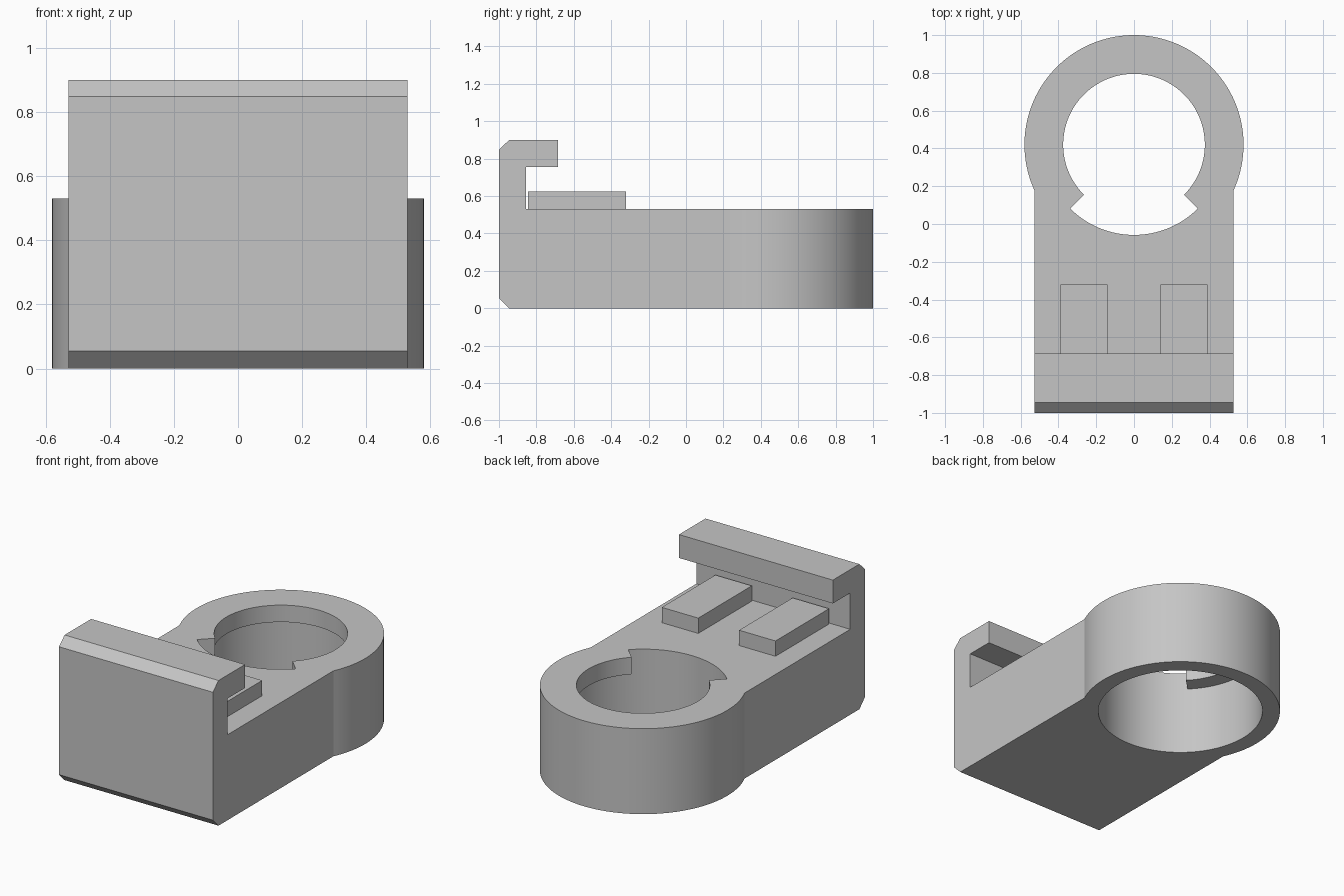
import bpy, bmesh, math
from mathutils import Vector

if "Cube" in bpy.data.objects:
    bpy.data.objects.remove(bpy.data.objects["Cube"], do_unlink=True)

grey = bpy.data.materials.new("plain_grey")
grey.use_nodes = True
grey.diffuse_color = (0.56, 0.56, 0.56, 1)
grey.node_tree.nodes["Principled BSDF"].inputs["Base Color"].default_value = (0.56, 0.56, 0.56, 1)

RING_Y = 0.42
OUTER, BORE, LIP = 0.58, 0.478, 0.375
HALF_WIDTH = 0.528


def prism(name, points, direction):
    """Extrude a closed outline of 3D points along a direction."""
    bm = bmesh.new()
    face = bm.faces.new([bm.verts.new(p) for p in points])
    new = bmesh.ops.extrude_face_region(bm, geom=[face])["geom"]
    moved = [v for v in new if isinstance(v, bmesh.types.BMVert)]
    bmesh.ops.translate(bm, verts=moved, vec=Vector(direction))
    bmesh.ops.recalc_face_normals(bm, faces=bm.faces)
    mesh = bpy.data.meshes.new(name)
    bm.to_mesh(mesh)
    bm.free()
    mesh.materials.append(grey)
    obj = bpy.data.objects.new(name, mesh)
    bpy.context.collection.objects.link(obj)
    return obj


def arc(radius, start, end, steps, z):
    """Points along an arc around the ring centre, angles in degrees."""
    angles = [math.radians(start + (end - start) * i / steps) for i in range(steps + 1)]
    return [(radius * math.cos(a), RING_Y + radius * math.sin(a), z) for a in angles]


def combine(target, tool, operation):
    """Apply a boolean and remove its helper."""
    tool.hide_render = True
    mod = target.modifiers.new(operation, "BOOLEAN")
    mod.operation, mod.solver, mod.object = operation, "EXACT", tool
    bpy.context.view_layer.objects.active = target
    bpy.ops.object.modifier_apply(modifier=mod.name)
    bpy.data.objects.remove(tool, do_unlink=True)


# Body: side profile with hooked front wall, trimmed to the plan outline
profile = [(-0.945, 0), (1.2, 0), (1.2, 0.53), (-0.855, 0.53), (-0.855, 0.755),
           (-0.685, 0.755), (-0.685, 0.9), (-0.945, 0.9), (-1, 0.848), (-1, 0.055)]
body = prism("clip_body", [(-0.8, y, z) for y, z in profile], (1.6, 0, 0))
join = math.degrees(math.acos(HALF_WIDTH / OUTER))
plan = arc(OUTER, -join, 180 + join, 96, -0.2)
plan += [(-HALF_WIDTH, -1.2, -0.2), (HALF_WIDTH, -1.2, -0.2)]
combine(body, prism("plan_trim", plan, (0, 0, 1.4)), "INTERSECT")

# Wide bore from below, leaving a lip at the top
bore = arc(BORE, -45, 315, 128, -0.2)[:-1]
combine(body, prism("bore_cutter", bore, (0, 0, 0.625)), "DIFFERENCE")

# Narrow opening through the lip, widened over the front quarter
opening = arc(LIP, -45, 225, 96, 0.2) + arc(BORE, 225, 315, 32, 0.2)
combine(body, prism("lip_cutter", opening, (0, 0, 0.5)), "DIFFERENCE")

# Raised pads below the hook
for side, sign in (("left", 1), ("right", -1)):
    corners = [(sign * x, y, 0.5) for x, y in
               ((0.14, -0.845), (0.39, -0.845), (0.39, -0.32), (0.14, -0.32))]
    prism(side + "_pad", corners, (0, 0, 0.125))

# Smooth the curved walls and keep corners crisp
bpy.ops.object.select_all(action="DESELECT")
body.select_set(True)
bpy.context.view_layer.objects.active = body
bpy.ops.object.shade_smooth_by_angle(angle=math.radians(20))
